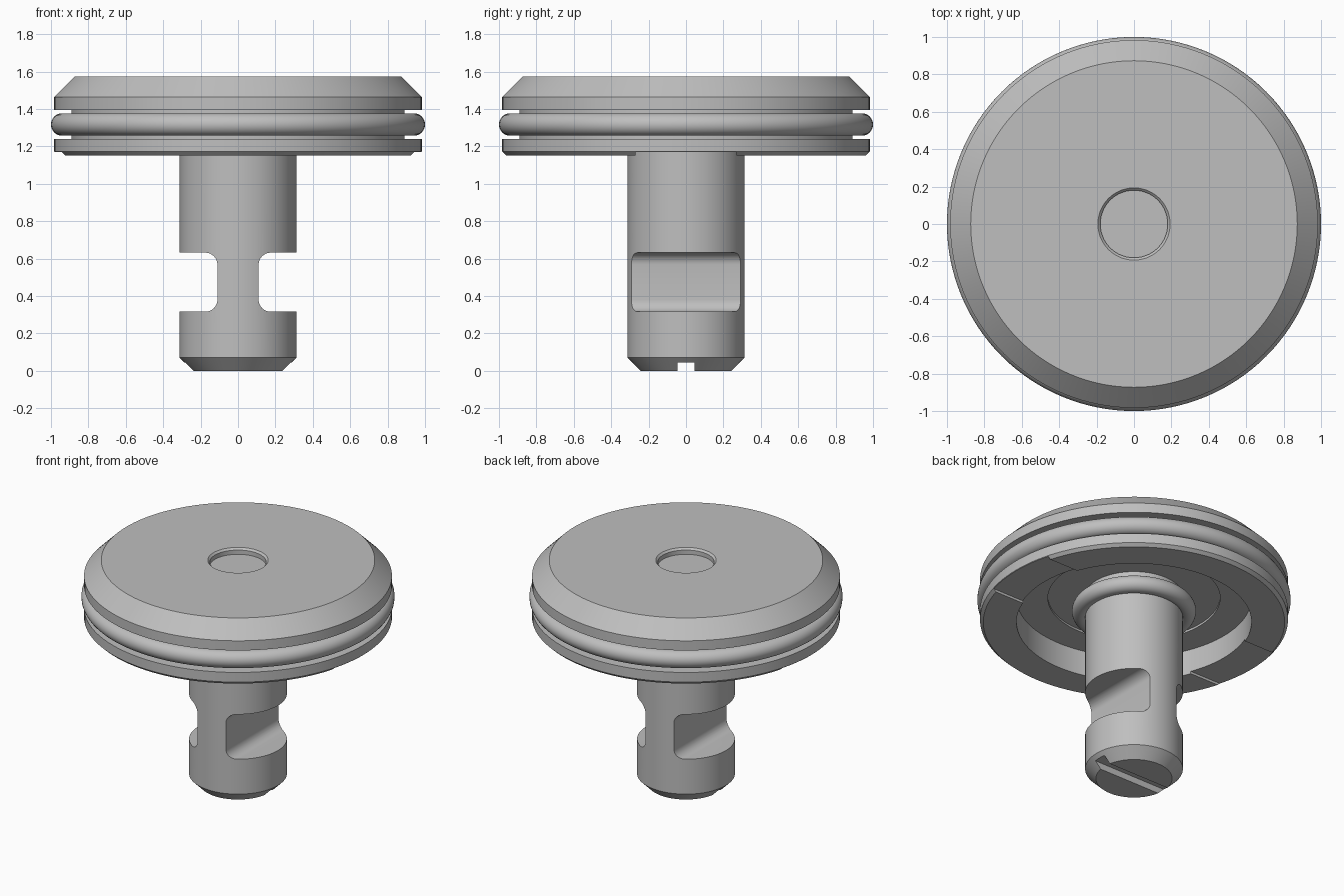
import bpy, bmesh, math
from mathutils import Matrix

old = bpy.data.objects.get("Cube")
if old:
    bpy.data.objects.remove(old, do_unlink=True)

grey = bpy.data.materials.new("satin_grey")
grey.use_nodes = True
GREY = (0.52, 0.52, 0.52, 1)
grey.diffuse_color = GREY
grey.node_tree.nodes["Principled BSDF"].inputs["Base Color"].default_value = GREY


def make_object(name, bm):
    bmesh.ops.recalc_face_normals(bm, faces=bm.faces)
    mesh = bpy.data.meshes.new(name)
    bm.to_mesh(mesh)
    bm.free()
    mesh.materials.append(grey)
    obj = bpy.data.objects.new(name, mesh)
    bpy.context.collection.objects.link(obj)
    return obj


def lathe(name, profile, closed=False, steps=128):
    """Spin (radius, z) points around the z axis."""
    bm = bmesh.new()
    verts = [bm.verts.new((r, 0, z)) for r, z in profile]
    edges = [bm.edges.new(pair) for pair in zip(verts, verts[1:])]
    if closed:
        edges.append(bm.edges.new((verts[-1], verts[0])))
    bmesh.ops.spin(bm, geom=verts + edges, cent=(0, 0, 0), axis=(0, 0, 1),
                   angle=math.tau, steps=steps)
    bmesh.ops.remove_doubles(bm, verts=bm.verts, dist=1e-4)
    return make_object(name, bm)


def ring(name, major, minor, z, sides=28):
    circle = [(major + minor * math.cos(math.tau * i / sides),
               z + minor * math.sin(math.tau * i / sides)) for i in range(sides)]
    return lathe(name, circle, closed=True)


def cutter(name, centre, size, radius=0):
    """Box cutter, optionally with its edges along y rounded."""
    bm = bmesh.new()
    bmesh.ops.create_cube(bm, size=1, matrix=Matrix.Translation(centre)
                          @ Matrix.Diagonal((*size, 1)))
    if radius:
        along_y = [e for e in bm.edges
                   if abs(e.verts[0].co.y - e.verts[1].co.y) > 0.1]
        bmesh.ops.bevel(bm, geom=along_y, offset=radius, segments=8,
                        profile=0.5, affect='EDGES')
    obj = make_object(name, bm)
    obj.hide_render = True
    return obj


def cut(target, tools):
    bpy.context.view_layer.objects.active = target
    for tool in tools:
        mod = target.modifiers.new("cut", 'BOOLEAN')
        mod.operation = 'DIFFERENCE'
        mod.solver = 'EXACT'
        mod.object = tool
        bpy.ops.object.modifier_apply(modifier=mod.name)
        bpy.data.objects.remove(tool, do_unlink=True)


# Disc head: top dimple, chamfered rim, seal groove, hollow underside
head = lathe("disc_head", [
    (0, 1.53), (0.18, 1.53), (0.18, 1.56), (0.193, 1.573),
    (0.873, 1.573), (0.983, 1.463), (0.983, 1.395), (0.89, 1.395),
    (0.89, 1.24), (0.983, 1.24), (0.983, 1.172), (0.962, 1.152),
    (0.75, 1.152), (0.75, 1.33), (0.55, 1.33), (0.55, 1.345), (0, 1.345)])
cut(head, [cutter("underside_channel_cutter", (0, 0, 1.1), (2.2, 0.54, 0.138))])

# Stem with side notches and a slotted foot
stem = lathe("stem", [(0, 0), (0.243, 0), (0.312, 0.07), (0.312, 1.36), (0, 1.36)])
notches = [cutter("notch_cutter", (side * 0.41, 0, 0.474), (0.6, 1, 0.316), 0.065)
           for side in (-1, 1)]
cut(stem, notches + [cutter("foot_slot_cutter", (0, 0, 0), (1, 0.09, 0.09))])

# Seals
outer_seal = ring("outer_seal", 0.94, 0.06, 1.317)
stem_seal = ring("stem_seal", 0.34, 0.056, 1.235)

# Smooth shading with crisp machined edges
bpy.ops.object.select_all(action='DESELECT')
for obj in (head, stem, outer_seal, stem_seal):
    obj.select_set(True)
bpy.context.view_layer.objects.active = head
bpy.ops.object.shade_smooth_by_angle(angle=math.radians(25))
